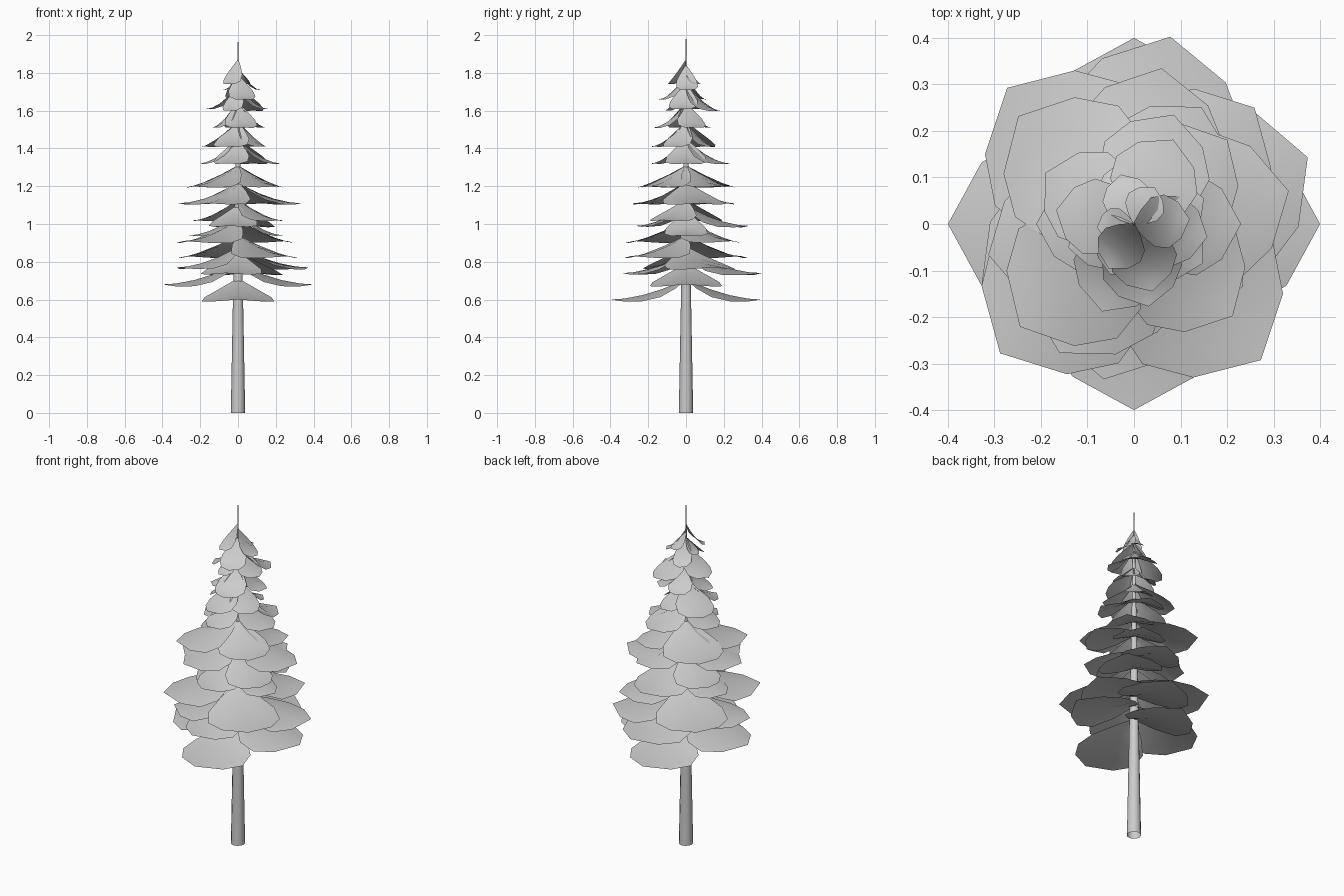
import bpy, bmesh
from math import cos, sin, radians

if "Cube" in bpy.data.objects:
    bpy.data.objects.remove(bpy.data.objects["Cube"])

grey = bpy.data.materials.new("light grey")
grey.use_nodes = True
shade = (0.6, 0.6, 0.6, 1)
grey.diffuse_color = shade
grey.node_tree.nodes["Principled BSDF"].inputs["Base Color"].default_value = shade


def finish(name, bm):
    mesh = bpy.data.meshes.new(name)
    bm.to_mesh(mesh)
    bm.free()
    mesh.materials.append(grey)
    obj = bpy.data.objects.new(name, mesh)
    bpy.context.collection.objects.link(obj)
    bpy.ops.object.select_all(action='DESELECT')
    obj.select_set(True)
    bpy.context.view_layer.objects.active = obj
    bpy.ops.object.shade_smooth_by_angle(angle=radians(50))
    return obj


def cone(name, low, high, r_low, r_high, sides):
    bm = bmesh.new()
    bmesh.ops.create_cone(bm, cap_ends=False, segments=sides,
                          radius1=r_low, radius2=r_high, depth=high - low)
    bmesh.ops.translate(bm, verts=bm.verts, vec=(0, 0, (low + high) / 2))
    return finish(name, bm)


# Frond outline: distance along the spine and half width, both per unit length
OUTLINE = [(0.0, 0.03), (0.14, 0.24), (0.34, 0.44), (0.58, 0.48), (0.82, 0.33)]


def frond(name, tip_z, angle, length):
    """Drooping, arched leaf sheet from the trunk to a pointed tip."""
    drop = 0.11 if length > 0.25 else 0.13 if length > 0.1 else 0.08
    c, s = cos(radians(angle)), sin(radians(angle))
    bm = bmesh.new()

    def point(t, w):
        x, y = t * length, w * length
        arch = 0.3 * (1 - 0.75 * t) * abs(y)
        z = tip_z + drop * (1 - t) ** 1.8 - arch
        return bm.verts.new((x * c - y * s, x * s + y * c, z))

    rows = [[point(t, -w), point(t, 0), point(t, w)] for t, w in OUTLINE]
    tip = point(1, 0)
    for a, b in zip(rows, rows[1:]):
        for i in (0, 1):
            bm.faces.new((a[i], b[i], b[i + 1], a[i + 1]))
    for i in (0, 1):
        bm.faces.new((rows[-1][i], tip, rows[-1][i + 1]))
    return finish(name, bm)


# Trunk and the thin leader at the top
cone("trunk", 0, 1.84, 0.038, 0.004, 12)
cone("leader", 1.8, 2.0, 0.004, 0.001, 6)

# Opposite frond pairs: tip height, direction, length, length of the opposite one
PAIRS = [
    (.60, 90, .40, .40), (.68, 0, .40, .40), (.74, 79, .41, .34),
    (.77, 21, .40, .35), (.83, 133, .40, .40), (.91, 224, .40, .36),
    (.94, 0, .24, .26), (.99, 80, .34, .27), (1.02, 150, .27, .27),
    (1.11, 12, .34, .32), (1.11, 240, .32, .29), (1.20, 137, .34, .29),
    (1.20, 222, .33, .27), (1.32, 70, .25, .20), (1.32, 0, .23, .21),
    (1.41, 150, .22, .17), (1.41, 250, .20, .16), (1.51, 20, .16, .15),
    (1.51, 280, .18, .14), (1.60, 65, .20, .12), (1.61, 170, .17, .16),
    (1.66, 285, .15, .11), (1.71, 5, .12, .08), (1.74, 240, .11, .09),
]
for n, (z, angle, near, far) in enumerate(PAIRS, 1):
    frond(f"frond_{n}_a", z, angle, near)
    frond(f"frond_{n}_b", z, angle + 180, far)
